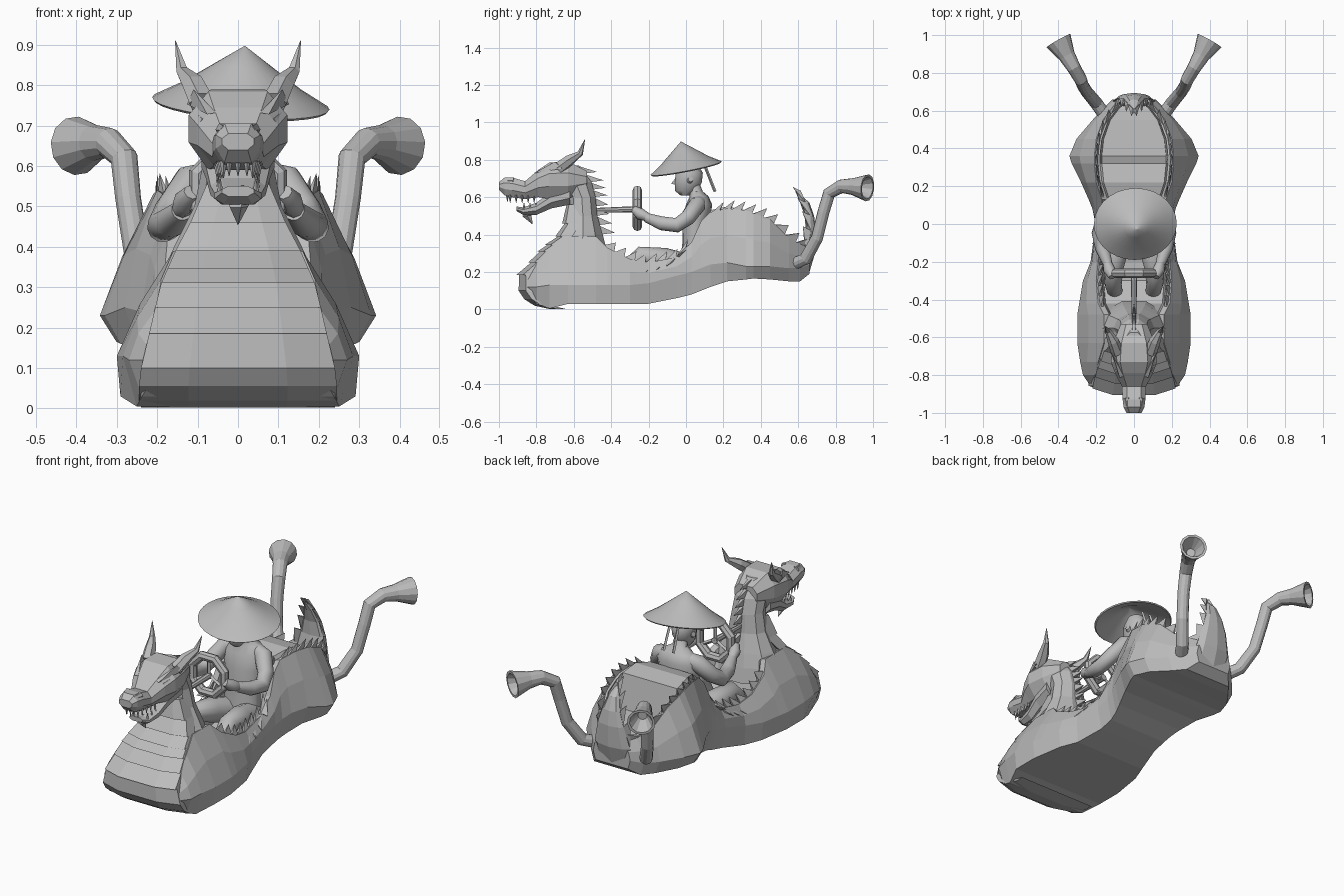
import bpy, bmesh, math
from mathutils import Vector, Euler

if "Cube" in bpy.data.objects:
    bpy.data.objects.remove(bpy.data.objects["Cube"])

grey = bpy.data.materials.new("plain_grey")
grey.use_nodes = True
grey.diffuse_color = (.5, .5, .5, 1)
grey.node_tree.nodes["Principled BSDF"].inputs["Base Color"].default_value = (.5, .5, .5, 1)


def loft(name, rings, smooth=False):
    """Skin a sequence of equal rings and cap both ends."""
    bm = bmesh.new()
    rows = [[bm.verts.new(p) for p in ring] for ring in rings]
    n = len(rows[0])
    for a, b in zip(rows, rows[1:]):
        for i in range(n):
            j = (i + 1) % n
            bm.faces.new((a[i], a[j], b[j], b[i]))
    bm.faces.new(rows[0])
    bm.faces.new(rows[-1])
    bmesh.ops.remove_doubles(bm, verts=bm.verts, dist=.0001)
    bmesh.ops.recalc_face_normals(bm, faces=bm.faces)
    mesh = bpy.data.meshes.new(name)
    bm.to_mesh(mesh)
    bm.free()
    mesh.materials.append(grey)
    ob = bpy.data.objects.new(name, mesh)
    bpy.context.collection.objects.link(ob)
    if smooth:
        shade(ob)
    return ob


def shade(ob):
    bpy.ops.object.select_all(action='DESELECT')
    ob.select_set(True)
    bpy.context.view_layer.objects.active = ob
    bpy.ops.object.shade_smooth_by_angle(angle=math.radians(50))


def circle(n):
    return [(math.cos(math.tau * i / n), math.sin(math.tau * i / n)) for i in range(n)]


def tube(name, path, n=8, smooth=False, hollow=False):
    """Round limb through (x, y, z, radius) points."""
    pts = [Vector(p[:3]) for p in path]
    last, rings, q = len(pts) - 1, [], None
    for i, p in enumerate(pts):
        t = (pts[min(i + 1, last)] - pts[max(i - 1, 0)]).normalized()
        q = t.to_track_quat('Z', 'Y') if q is None else old.rotation_difference(t) @ q
        old = t
        rings.append([p + q @ Vector((c * path[i][3], s * path[i][3], 0)) for c, s in circle(n)])
    if hollow:
        end, back = pts[-1], pts[-2]
        rings.append([end.lerp(v, .82) for v in rings[-1]])
        rings.append([end.lerp(back, .8) + (v - end) * .4 for v in rings[-1]])
    return loft(name, rings, smooth)


def stack(name, levels, n=10, smooth=False):
    """Upright form from (z, front y, back y, half width) levels."""
    return loft(name, [[(c * w, (f + b) / 2 + s * (b - f) / 2, z) for c, s in circle(n)]
                       for z, f, b, w in levels], smooth)


def muzzle(name, sections):
    """Chamfered box form from (y, low z, high z, half width) sections."""
    rings = []
    for y, lo, hi, w in sections:
        h = hi - lo
        half = [(w * .6, lo), (w, lo + h * .35), (w, hi - h * .3), (w * .6, hi)]
        rings.append([(x, y, z) for x, z in half] + [(-x, y, z) for x, z in reversed(half)])
    return loft(name, rings)


def fin(name, a, b, tip, t=.008):
    """Thin pointed fin standing on the edge a-b."""
    a, b, tip = Vector(a), Vector(b), Vector(tip)
    n = (b - a).cross(tip - a).normalized() * t
    return loft(name, [[a + n, b + n, b - n, a - n], [tip] * 4])


# Hull: y, bottom z, widest z, half width, rim half width, rim z, floor z
hull = [(-.85, .08, .12, .235, .19, .19, .19), (-.8, .03, .12, .27, .2, .25, .25),
        (-.73, .005, .13, .285, .19, .32, .32), (-.63, .03, .13, .3, .16, .39, .39),
        (-.48, .03, .13, .3, .16, .39, .38), (-.42, .03, .13, .29, .19, .33, .2),
        (-.3, .03, .13, .27, .2, .27, .1), (-.2, .03, .14, .23, .19, .25, .1),
        (-.05, .06, .18, .21, .18, .28, .13), (.03, .08, .2, .21, .18, .36, .15),
        (.08, .1, .22, .22, .17, .47, .2), (.13, .12, .24, .24, .17, .52, .53),
        (.22, .15, .25, .28, .2, .54, .55), (.32, .16, .23, .33, .21, .53, .53),
        (.36, .165, .23, .342, .21, .515, .35), (.45, .16, .23, .305, .2, .48, .34),
        (.55, .15, .22, .22, .165, .38, .33), (.61, .15, .22, .165, .12, .35, .32),
        (.66, .19, .24, .115, .07, .33, .3)]
rings = []
for y, zb, zm, w, wr, zr, fl in hull:
    wb = w * (.97 if -.7 < y < -.1 else .88)
    half = [(wb, zb), (w, zm), ((w + wr) / 2 + .012, (zm + zr) / 2),
            (wr, zr), (wr - .03, zr - .01), (wr - .04, fl)]
    rings.append([(x, y, z) for x, z in half] + [(-x, y, z) for x, z in reversed(half)])
loft("hull", rings)


def rim(y):
    for a, b in zip(hull, hull[1:]):
        if a[0] <= y <= b[0]:
            k = (y - a[0]) / (b[0] - a[0])
            return a[4] + (b[4] - a[4]) * k - .012, a[5] + (b[5] - a[5]) * k - .01


# Fins along the cockpit rim and the rear rim
def rim_fins(name, start, end, count, length, rise, spread):
    step = (end - start) / count
    for s in (-1, 1):
        for i in range(count):
            y = start + i * step
            (xa, za), (xb, zb) = rim(y), rim(y + step)
            fin(name, (s * xa, y, za), (s * xb, y + step, zb),
                (s * (xb + spread), y + step + length, zb + rise))


rim_fins("cockpit_collar_fin", -.44, .0, 8, .01, .055, -.02)
rim_fins("cockpit_edge_fin", -.38, .02, 7, -.07, -.055, .055)
rim_fins("rear_rim_fin", .12, .64, 9, .025, .055, .005)

# Stepped belly plates with a rounded front: z, front y, half width
chest = [(.002, -.73, .24), (.02, -.81, .245), (.055, -.865, .245), (.1, -.895, .24),
         (.185, -.892, .22), (.25, -.83, .205), (.31, -.78, .19), (.345, -.74, .175),
         (.39, -.685, .155), (.46, -.648, .118), (.56, -.638, .075)]
for i, ((z0, y0, w0), (z1, y1, w1)) in enumerate(zip(chest, chest[1:])):
    step = .014 if i > 3 else 0
    plate = []
    for z, y, w in ((z0, y0 - step, w0), (z1, y1, w1)):
        d = w * .16
        plate.append([(-w, y + d, z), (-w / 2, y, z), (w / 2, y, z), (w, y + d, z),
                      (w, y + .09, z), (-w, y + .09, z)])
    loft("belly_plate", plate)

# Neck with a row of spines down the back
neck = [(.25, -.76, -.4, .21), (.33, -.7, -.42, .19), (.4, -.66, -.44, .158),
        (.5, -.632, -.47, .108), (.6, -.635, -.48, .088), (.68, -.68, -.5, .085),
        (.77, -.72, -.57, .06)]
stack("neck", neck)
for (z0, f0, b0, w0), (z1, f1, b1, w1) in zip(neck[2:], neck[3:]):
    for k in (0, .5):
        a = Vector((0, b0 - .015, z0)).lerp(Vector((0, b1 - .015, z1)), k)
        b = Vector((0, b0 - .015, z0)).lerp(Vector((0, b1 - .015, z1)), k + .5)
        fin("neck_spine", a, b, a + Vector((0, .075, .01)), .012)

# Dragon head
muzzle("dragon_upper_head", [(-.53, .64, .74, .07), (-.63, .59, .79, .11), (-.73, .59, .785, .122),
                             (-.79, .6, .745, .1), (-.86, .59, .685, .064),
                             (-.93, .6, .705, .06), (-.97, .61, .705, .055),
                             (-1, .64, .68, .04)])
muzzle("dragon_lower_jaw", [(-.62, .56, .66, .09), (-.72, .54, .63, .08),
                            (-.8, .505, .57, .068), (-.87, .505, .545, .058),
                            (-.905, .525, .55, .04)])
tube("chin_beard", [(0, -.83, .53, .042), (0, -.85, .5, .025), (0, -.82, .455, .001)], 5)
for s in (-1, 1):
    tube("horn", [(s * .088, -.68, .755, .034), (s * .11, -.62, .8, .03),
                  (s * .138, -.565, .835, .016), (s * .155, -.54, .91, .001)], 6)
    fin("brow_ridge", (s * .065, -.81, .73), (s * .115, -.66, .755), (s * .11, -.7, .79), .012)
    tube("eye", [(s * .083, -.785, .705, .014), (s * .102, -.73, .72, .018)], 6)
    tube("nostril", [(s * .03, -.972, .688, .013), (s * .038, -.92, .69, .018)], 6)
    for k in range(5):
        y, x = -.94 + k * .032, .036 + k * .004
        tube("upper_tooth", [(s * x, y, .612, .01), (s * x, y, .57, .001)], 4)
        if k > 1:
            tube("lower_tooth", [(s * x, y + .01, .53, .009), (s * x, y + .01, .57, .001)], 4)
for x in (-.022, 0, .022):
    tube("front_tooth", [(x, -.955, .62, .01), (x, -.955, .575, .001)], 4)

# Broad curled tail at the stern with a spiked edge
tail = [(.2, .55, .66, .12), (.3, .615, .69, .11), (.42, .64, .695, .08),
        (.5, .635, .685, .055), (.57, .61, .66, .032), (.63, .585, .595, .003)]
stack("tail", tail, 8)
for (z0, f0, b0, w0), (z1, f1, b1, w1) in zip(tail[1:], tail[2:]):
    for s in (-1, 1):
        fin("tail_fin", (s * w0 * .9, f0 + .025, z0), (s * w1 * .9, f1 + .025, z1),
            (s * (w1 + .01), f1 - .015, z1 + .025))

# Flared exhaust pipes
for s in (-1, 1):
    tube("exhaust_pipe", [(s * .15, .57, .24, .034), (s * .2, .64, .27, .034),
                          (s * .25, .7, .38, .032), (s * .272, .735, .52, .032),
                          (s * .282, .765, .62, .034), (s * .32, .83, .658, .037),
                          (s * .355, .89, .657, .045), (s * .4, .97, .65, .073)],
         12, hollow=True)

# Driver
stack("driver_torso", [(.18, -.04, .1, .11), (.35, -.02, .11, .1), (.48, -.02, .13, .115),
                       (.56, .0, .14, .125), (.605, .02, .12, .09), (.63, .02, .09, .04),
                       (.68, .01, .07, .035)], 16, True)
stack("driver_head", [(.61, -.03, .02, .02), (.635, -.06, .06, .04), (.68, -.06, .085, .058),
                      (.73, -.055, .09, .062), (.78, -.03, .06, .04)], 16, True)
fin("driver_nose", (0, -.05, .665), (0, -.05, .71), (0, -.08, .672), .01)
for s in (-1, 1):
    tube("driver_ear", [(s * .05, .02, .69, .018), (s * .065, .025, .695, .014)], 8, True)
    tube("driver_arm", [(s * .075, .07, .575, .035), (s * .115, .06, .56, .046),
                        (s * .165, .01, .49, .042), (s * .185, -.05, .45, .04),
                        (s * .168, -.13, .46, .038), (s * .14, -.21, .49, .026)], 12, True)
    tube("driver_hand", [(s * .142, -.2, .49, .022), (s * .13, -.245, .51, .032),
                         (s * .115, -.28, .535, .02)], 8, True)
    tube("driver_leg", [(s * .06, .03, .22, .07), (s * .09, -.12, .265, .065),
                        (s * .11, -.24, .285, .052), (s * .11, -.32, .21, .045),
                        (s * .1, -.36, .13, .04)], 12, True)
    tube("hat_ribbon", [(s * .025, .1, .77, .008), (s * .03, .155, .63, .008)], 4)

# Tilted cone hat with a hollow underside
hat = stack("straw_hat", [(z, -r * .88, r * .88, r) for z, r in
                          ((.145, .001), (.1, .065), (.04, .15), (0, .22),
                           (-.006, .214), (.03, .13), (.07, .06), (.1, .001))], 28, True)
hat.location = (.007, 0, .755)
hat.rotation_euler = Euler((.19, .07, 0))

# Octagonal steering wheel on its column
bpy.ops.mesh.primitive_torus_add(major_segments=8, minor_segments=8, major_radius=.106,
                                 minor_radius=.025, location=(0, -.26, .54),
                                 rotation=(math.pi / 2, math.pi / 8, 0))
wheel = bpy.context.object
wheel.name = "steering_wheel"
wheel.data.materials.append(grey)
for i in range(3):
    a = math.tau * (i / 3 + .25)
    tube("wheel_spoke", [(0, -.26, .54, .01),
                         (.1 * math.cos(a), -.26, .54 + .1 * math.sin(a), .01)], 4)
tube("steering_column", [(0, -.49, .53, .012), (0, -.25, .535, .018)], 8)
